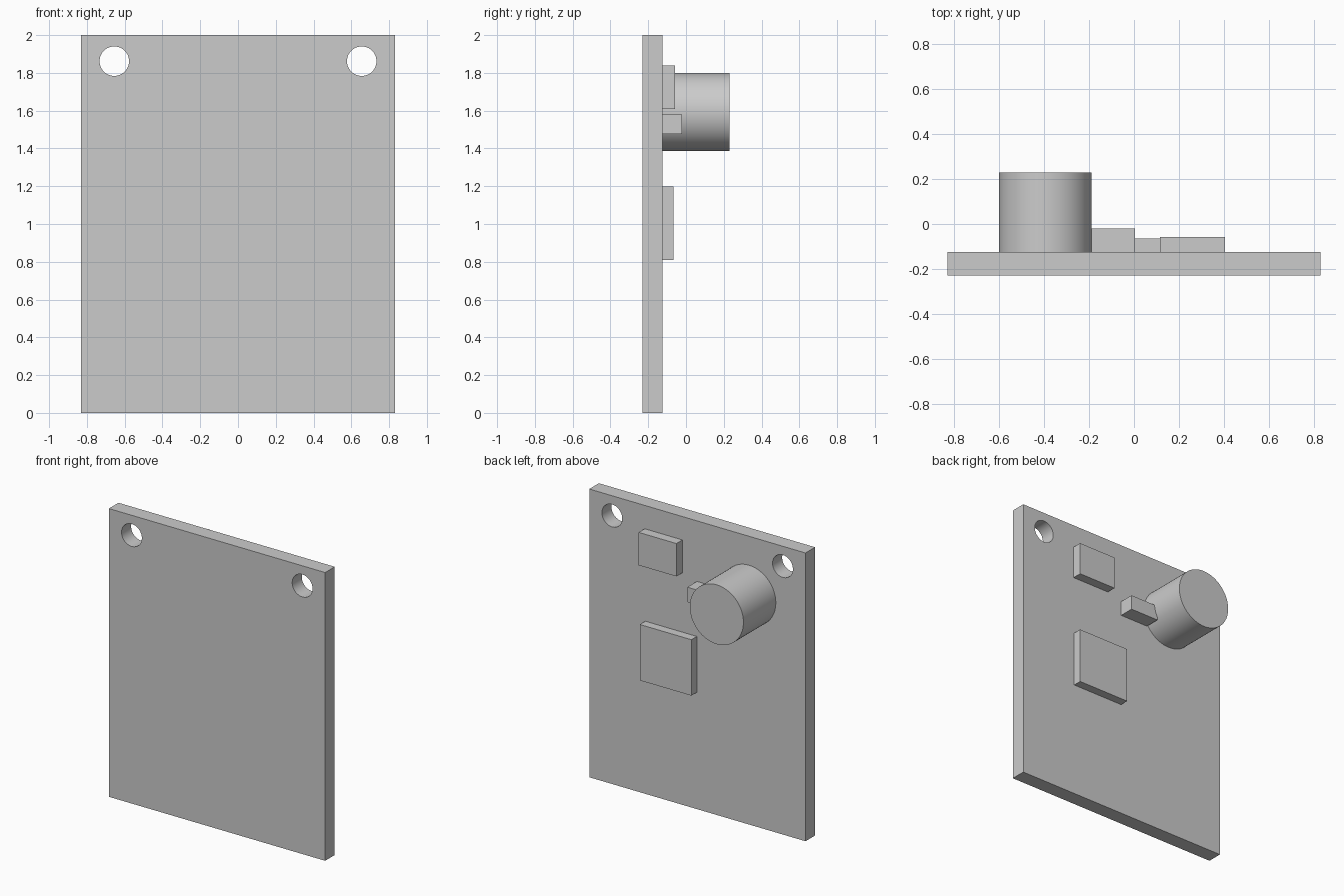
import bpy
import math

default = bpy.data.objects.get("Cube")
if default:
    bpy.data.objects.remove(default, do_unlink=True)

BACK = -0.125   # rear surface of the board
FRONT = -0.23   # front surface of the board

grey = bpy.data.materials.new("plain grey")
grey.use_nodes = True
grey.diffuse_color = (0.6, 0.6, 0.6, 1)
bsdf = next(n for n in grey.node_tree.nodes if n.type == 'BSDF_PRINCIPLED')
bsdf.inputs["Base Color"].default_value = (0.6, 0.6, 0.6, 1)


def finish(name):
    obj = bpy.context.object
    obj.name = name
    obj.data.materials.append(grey)
    return obj


def box(name, x0, x1, y0, y1, z0, z1):
    bpy.ops.mesh.primitive_cube_add(
        size=1, location=((x0 + x1) / 2, (y0 + y1) / 2, (z0 + z1) / 2))
    obj = finish(name)
    obj.scale = (x1 - x0, y1 - y0, z1 - z0)
    bpy.ops.object.transform_apply(location=False, rotation=False, scale=True)
    return obj


def rod(name, x, z, radius, y0, y1):
    # Cylinder lying along y
    bpy.ops.mesh.primitive_cylinder_add(
        vertices=64, radius=radius, depth=y1 - y0,
        location=(x, (y0 + y1) / 2, z), rotation=(math.pi / 2, 0, 0))
    obj = finish(name)
    bpy.ops.object.shade_smooth_by_angle(angle=math.radians(30))
    return obj


# Board with two mounting holes in the upper corners
board = box("board", -0.83, 0.83, FRONT, BACK, 0, 2)
for side in (-1, 1):
    cutter = rod("hole_cutter", side * 0.655, 1.862, 0.078, FRONT - 0.1, BACK + 0.1)
    cut = board.modifiers.new("mounting hole", 'BOOLEAN')
    cut.operation = 'DIFFERENCE'
    cut.solver = 'EXACT'
    cut.object = cutter
    bpy.context.view_layer.objects.active = board
    bpy.ops.object.modifier_apply(modifier=cut.name)
    bpy.data.objects.remove(cutter, do_unlink=True)
bpy.ops.object.select_all(action='DESELECT')
board.select_set(True)
bpy.ops.object.shade_smooth_by_angle(angle=math.radians(30))

# Components on the rear of the board
rod("round_component", -0.396, 1.593, 0.206, BACK, 0.23)
box("upper_chip", 0.115, 0.405, BACK, -0.059, 1.61, 1.838)
box("large_chip", 0.004, 0.40, BACK, -0.065, 0.81, 1.198)
box("small_block", -0.215, 0.004, BACK, -0.02, 1.477, 1.58)
